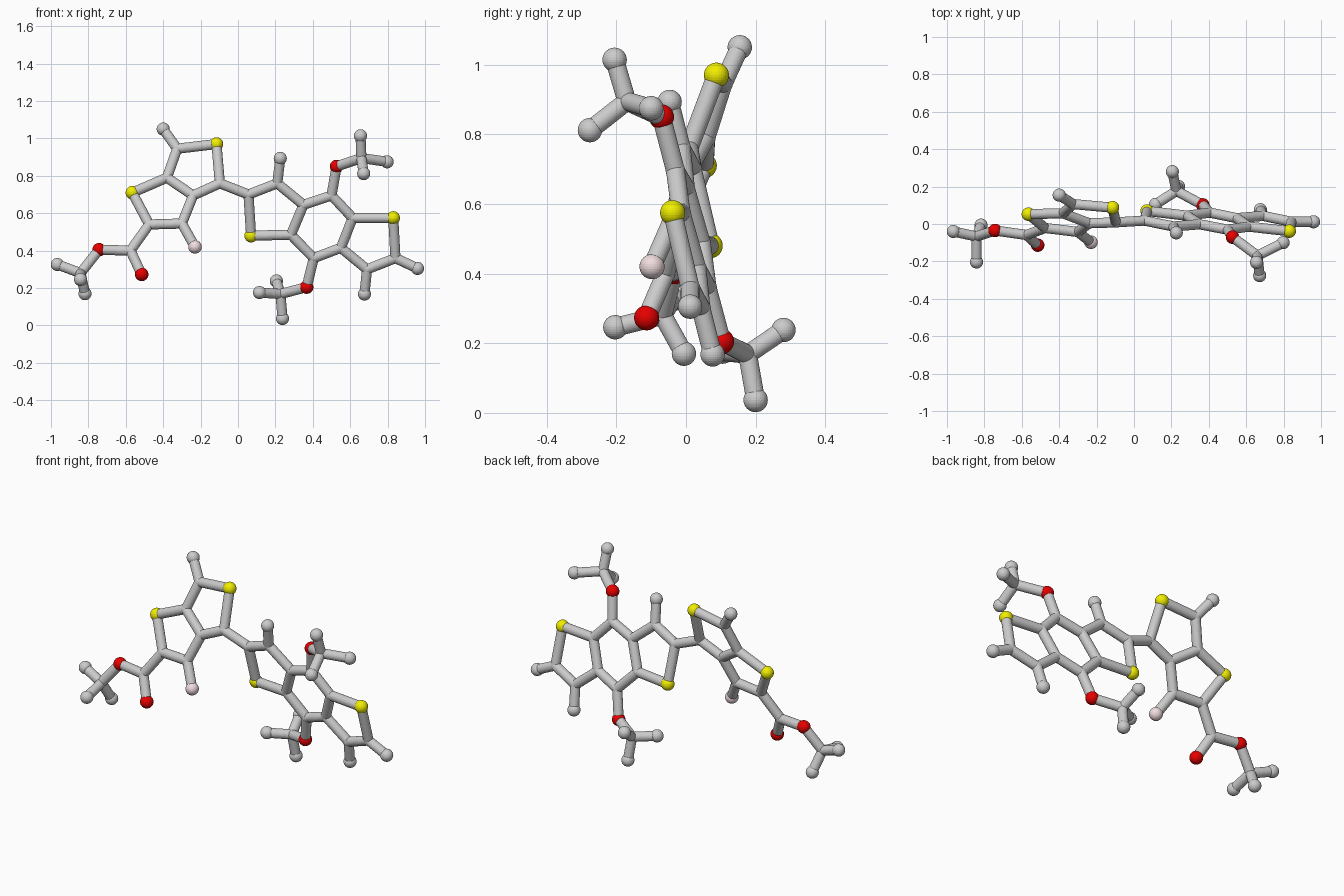
import bpy, bmesh
from mathutils import Vector, Matrix

if "Cube" in bpy.data.objects:
    bpy.data.objects.remove(bpy.data.objects["Cube"])

STICK, BALL = 0.027, 0.036


def material(name, rgb):
    m = bpy.data.materials.new(name)
    m.diffuse_color = (*rgb, 1)
    m.use_nodes = True
    m.node_tree.nodes["Principled BSDF"].inputs["Base Color"].default_value = m.diffuse_color
    return m


MATS = {"sulfur": material("yellow", (0.88, 0.86, 0.0)),
        "oxygen": material("red", (0.80, 0.0, 0.0)),
        "fluorine": material("pink", (0.88, 0.72, 0.74))}


# Each ring system is flat: depth follows from the front-view position
def left(x, z):
    return Vector((x, -0.281 - 0.133 * x + 0.364 * z, z))


def right(x, z):
    return Vector((x, 0.1925 - 0.112 * x - 0.24 * z, z))


P = {}
for plane, table in (
    (left, {"l_tip": (-.40, 1.05), "l1": (-.325, .945), "l_s1": (-.115, .97),
            "l2": (-.097, .76), "l3": (-.24, .695), "l4": (-.38, .79),
            "l_s2": (-.565, .71), "l5": (-.475, .54), "l6": (-.30, .545),
            "l_f": (-.23, .42), "l7": (-.575, .40), "l_o1": (-.515, .273),
            "l_o2": (-.743, .405), "l8": (-.842, .28)}),
    (right, {"r1": (.056, .70), "r_s1": (.07, .48), "r2": (.21, .76),
             "r_tip1": (.226, .893), "r3": (.35, .645), "r4": (.283, .485),
             "r5": (.405, .36), "r6": (.55, .415), "r7": (.613, .575),
             "r8": (.50, .695), "r_s2": (.83, .575), "r9": (.842, .36),
             "r_tip2": (.96, .305), "r10": (.69, .30), "r_tip3": (.676, .168),
             "r_o1": (.527, .85), "r_o2": (.367, .205)})):
    for k, (x, z) in table.items():
        P[k] = plane(x, z)

# Branched three-armed end groups
for k, v in {"l_end1": (-.966, -.04, .326), "l_end2": (-.842, -.203, .246),
             "l_end3": (-.818, -.006, .17),
             "u": (.66, -.17, .895), "u_end1": (.655, -.205, 1.014),
             "u_end2": (.797, -.10, .875), "u_end3": (.672, -.276, .812),
             "d": (.227, .177, .168), "d_end1": (.115, .105, .176),
             "d_end2": (.205, .28, .238), "d_end3": (.238, .20, .037)}.items():
    P[k] = Vector(v)

# Chains of connected atoms for each part
PARTS = {
    "left_ring_bonds": ["l_tip l1 l_s1 l2 l3 l4 l1", "l4 l_s2 l5 l6 l3", "l6 l_f"],
    "left_side_chain": ["l5 l7 l_o1", "l7 l_o2 l8 l_end1", "l8 l_end2", "l8 l_end3"],
    "centre_link": ["l2 r1"],
    "right_ring_bonds": ["r1 r_s1 r4 r3 r2 r1", "r2 r_tip1", "r4 r5 r6 r7 r8 r3",
                         "r7 r_s2 r9 r10 r6", "r9 r_tip2", "r10 r_tip3"],
    "upper_side_chain": ["r8 r_o1 u u_end1", "u u_end2", "u u_end3"],
    "lower_side_chain": ["r5 r_o2 d d_end1", "d d_end2", "d d_end3"],
}


def finish(bm, name, mat=None):
    me = bpy.data.meshes.new(name)
    bm.to_mesh(me)
    bm.free()
    ob = bpy.data.objects.new(name, me)
    bpy.context.collection.objects.link(ob)
    if mat:
        me.materials.append(mat)
    return ob


def ball(bm, p, r):
    bmesh.ops.create_uvsphere(bm, u_segments=32, v_segments=16, radius=r,
                              matrix=Matrix.Translation(p))


# Sticks, with flush round joints at the bare corners
for name, chains in PARTS.items():
    bm = bmesh.new()
    joints = set()
    for chain in chains:
        keys = chain.split()
        joints.update(k for k in keys if "_" not in k)
        for a, b in zip(keys, keys[1:]):
            d = P[b] - P[a]
            rot = d.to_track_quat('Z', 'Y').to_matrix().to_4x4()
            bmesh.ops.create_cone(bm, cap_ends=True, segments=32, radius1=STICK,
                                  radius2=STICK, depth=d.length,
                                  matrix=Matrix.Translation((P[a] + P[b]) / 2) @ rot)
    for k in sorted(joints):
        ball(bm, P[k], STICK * 1.04)
    finish(bm, name)

# Atom balls, coloured by kind
for k, p in P.items():
    if "_" not in k:
        continue
    tag = k.split("_")[1]
    kind = {"s": "sulfur", "o": "oxygen", "f": "fluorine"}.get(tag[0], "end")
    bm = bmesh.new()
    ball(bm, p, BALL if kind != "end" else 0.035)
    finish(bm, f"{kind}_ball_{k}", MATS.get(kind))
